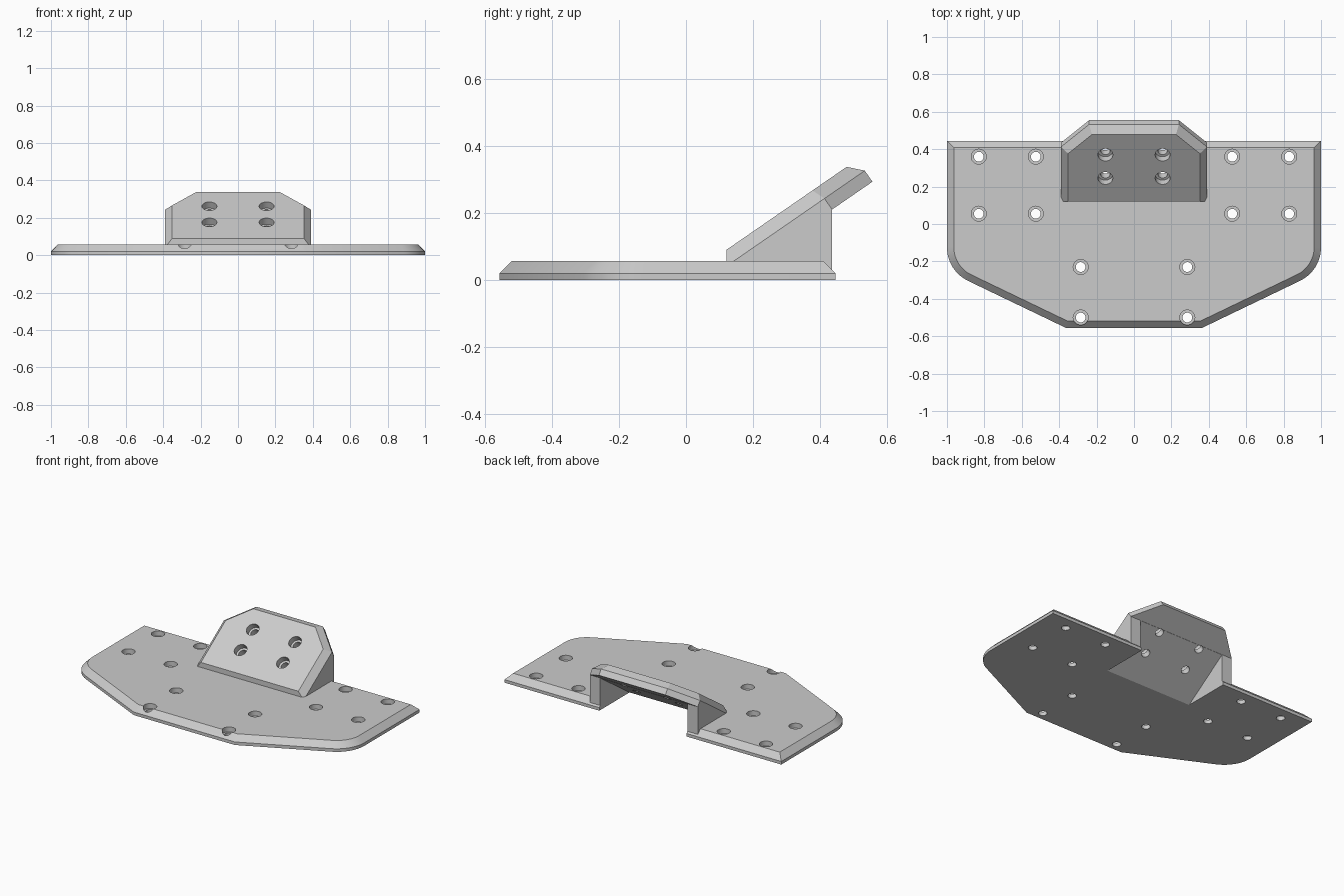
import bpy, bmesh, math
from mathutils import Matrix, Vector

if "Cube" in bpy.data.objects:
    bpy.data.objects.remove(bpy.data.objects["Cube"], do_unlink=True)

grey = bpy.data.materials.new("light_grey")
grey.use_nodes = True
colour = (0.6, 0.6, 0.6, 1)
grey.diffuse_color = colour
grey.node_tree.nodes["Principled BSDF"].inputs["Base Color"].default_value = colour

WIDTH = 0.39          # half width of the bracket
NOTCH = 0.315         # half width of the opening under it
PITCH = math.atan(0.69)
TILT = Matrix.Translation((0, 0.435, 0.21)) @ Matrix.Rotation(PITCH, 4, "X")


def inset(points, d):
    """Move every edge of a counter-clockwise convex outline inward by d."""
    out = []
    for i, p in enumerate(points):
        p = Vector(p)
        a = (p - Vector(points[i - 1])).normalized()
        b = (Vector(points[(i + 1) % len(points)]) - p).normalized()
        na, nb = Vector((-a.y, a.x)), Vector((-b.y, b.x))
        out.append(p + (na + nb) * d / (1 + na.dot(nb)))
    return out


def loft(bm, rings, matrix=Matrix()):
    """Closed solid through rings of equal length."""
    rows = [[bm.verts.new(matrix @ Vector(p)) for p in ring] for ring in rings]
    n = len(rows[0])
    faces = [bm.faces.new(rows[0][::-1]), bm.faces.new(rows[-1])]
    for low, high in zip(rows, rows[1:]):
        for i in range(n):
            j = (i + 1) % n
            faces.append(bm.faces.new((low[i], low[j], high[j], high[i])))
    bmesh.ops.recalc_face_normals(bm, faces=faces)


def level(points, z):
    return [(p[0], p[1], z) for p in points]


def finish(name, bm):
    mesh = bpy.data.meshes.new(name)
    bm.to_mesh(mesh)
    bm.free()
    mesh.materials.append(grey)
    obj = bpy.data.objects.new(name, mesh)
    bpy.context.collection.objects.link(obj)
    return obj


def prism(name, profile, half):
    """Extrude a (y, z) profile across x."""
    bm = bmesh.new()
    loft(bm, [[(x, y, z) for y, z in profile] for x in (-half, half)])
    return finish(name, bm)


def stepped_hole(bm, x, y, bottom, floor, top, matrix=Matrix()):
    rings = []
    for r, z in ((0.026, bottom), (0.026, floor), (0.04, floor), (0.04, top)):
        rings.append([(x + r * math.cos(t * math.tau / 32),
                       y + r * math.sin(t * math.tau / 32), z) for t in range(32)])
    loft(bm, rings, matrix)


def combine(target, other, operation):
    mod = target.modifiers.new(operation, "BOOLEAN")
    mod.operation, mod.solver, mod.object = operation, "EXACT", other
    bpy.context.view_layer.objects.active = target
    bpy.ops.object.modifier_apply(modifier=mod.name)
    bpy.data.objects.remove(other, do_unlink=True)


# Base plate: tapered front, rounded side corners, chamfered top edge
front, corner = Vector((0.365, -0.555)), Vector((1, -0.25))
start = corner + (front - corner).normalized() * 0.125
end = corner + Vector((0, 0.125))
half = [front]
normal = Vector((-1, 0))
radius = 0.125 / math.tan((math.pi - (front - corner).angle(Vector((0, 1)))) / 2)
centre = end + normal * radius
a0 = math.atan2(start.y - centre.y, start.x - centre.x)
for i in range(13):
    a = a0 * (1 - i / 12)
    half.append(centre + Vector((math.cos(a), math.sin(a))) * radius)
half.append(Vector((1, 0.445)))
outline = half + [Vector((-p.x, p.y)) for p in reversed(half)]
bm = bmesh.new()
loft(bm, [level(outline, 0), level(outline, 0.02), level(inset(outline, 0.037), 0.057)])
body = finish("mounting_plate", bm)

# Sloped slab with clipped upper corners and chamfered rim
slab = [(-WIDTH, -0.6), (WIDTH, -0.6), (WIDTH, 0), (0.24, 0.146), (-0.24, 0.146), (-WIDTH, 0)]
bm = bmesh.new()
loft(bm, [level(slab, 0), level(slab, 0.04), level(inset(slab, 0.038), 0.08)], TILT)
for point, direction in (((0, 0.12, 0), (0, -1, 0)), ((0, 0, 0.01), (0, 0, -1))):
    cut = bmesh.ops.bisect_plane(bm, geom=bm.verts[:] + bm.edges[:] + bm.faces[:],
                                 plane_co=point, plane_no=direction, clear_outer=True)
    bmesh.ops.holes_fill(bm, edges=[e for e in cut["geom_cut"] if isinstance(e, bmesh.types.BMEdge)])
bmesh.ops.recalc_face_normals(bm, faces=bm.faces[:])
combine(body, finish("sloped_slab", bm), "UNION")

# Wedge that forms the side cheeks, then the open notch beneath the slab
wedge = [(0.11, 0.01), (0.435, 0.01), (0.435, 0.21), (0.4236, 0.2265)]
combine(body, prism("side_cheeks", wedge, WIDTH), "UNION")
slope = [TILT @ Vector((0, u, -0.001)) for u in (-0.5, 0.12)]
notch = [(p.y, p.z) for p in slope] + [(slope[1].y, slope[0].z)]
combine(body, prism("notch_cutter", notch, NOTCH), "DIFFERENCE")

# Counterbored screw holes in plate and slab
bm = bmesh.new()
for side in (-1, 1):
    for x, y in ((0.83, 0.36), (0.525, 0.36), (0.83, 0.055), (0.525, 0.055),
                 (0.285, -0.23), (0.285, -0.5)):
        stepped_hole(bm, side * x, y, -0.05, 0.025, 0.1)
    for u in (-0.024, -0.176):
        stepped_hole(bm, side * 0.153, u, -0.03, 0.04, 0.12, TILT)
combine(body, finish("hole_cutter", bm), "DIFFERENCE")

# Smooth the round corners and holes, keep the edges crisp
body.select_set(True)
bpy.context.view_layer.objects.active = body
bpy.ops.object.shade_smooth_by_angle(angle=math.radians(30))
